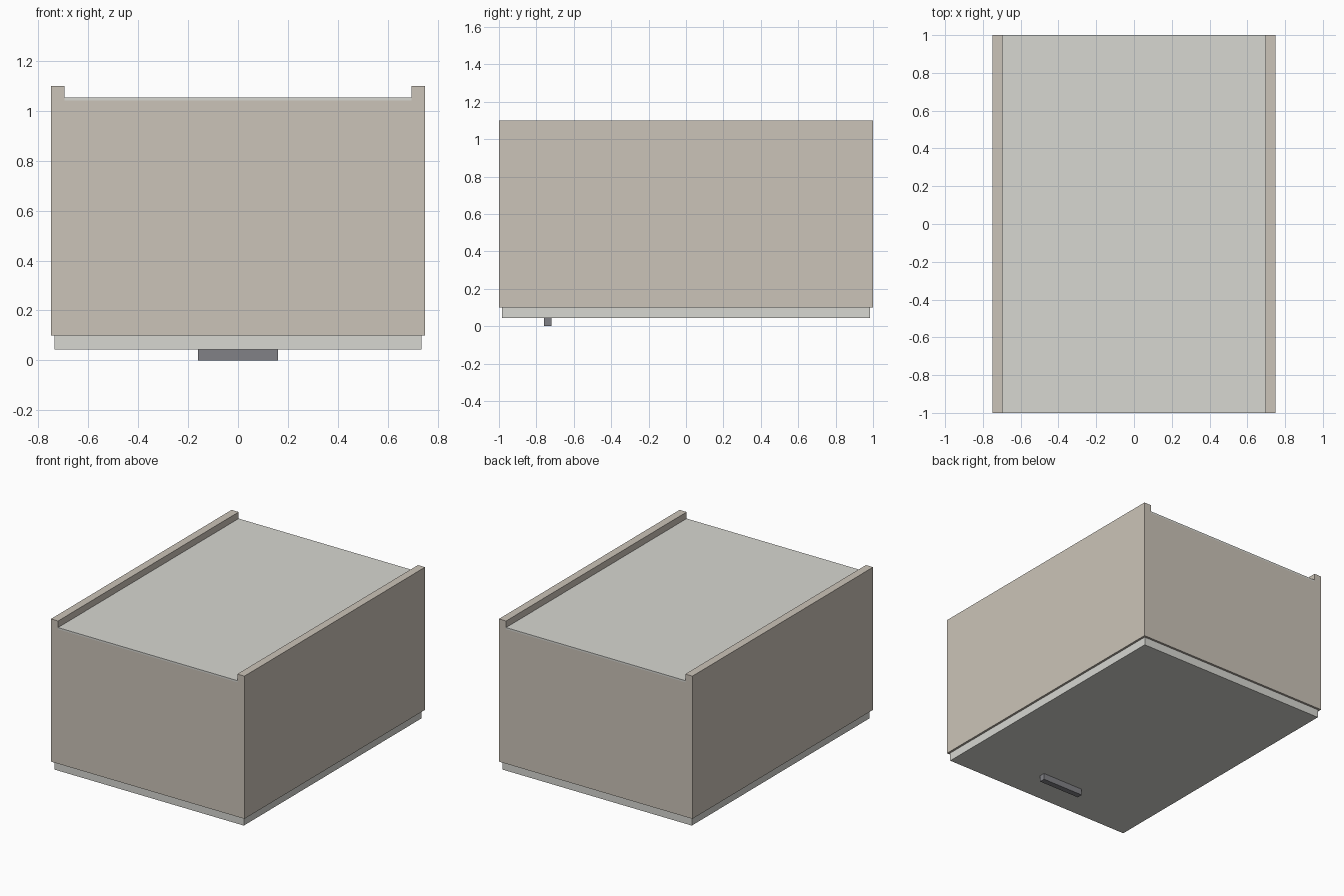
import bpy

if "Cube" in bpy.data.objects:
    bpy.data.objects.remove(bpy.data.objects["Cube"])

def material(name, rgb):
    m = bpy.data.materials.new(name)
    m.diffuse_color = (*rgb, 1)
    m.use_nodes = True
    m.node_tree.nodes["Principled BSDF"].inputs["Base Color"].default_value = m.diffuse_color
    return m

CARCASS = material("warm_beige", (0.60, 0.55, 0.48))
PANEL = material("pale_grey", (0.68, 0.68, 0.64))
METAL = material("dark_grey", (0.22, 0.22, 0.24))

def box(name, x, y, z, mat):
    """Box from (min, max) ranges on each axis."""
    bpy.ops.mesh.primitive_cube_add(size=1)
    o = bpy.context.object
    o.name = name
    for v in o.data.vertices:
        v.co = [r[0] if c < 0 else r[1] for c, r in zip(v.co, (x, y, z))]
    o.data.materials.append(mat)
    return o

W, L, T = 0.75, 1.0, 0.055   # half width, half length, board thickness
Z0, Z1 = 0.10, 1.10          # carcass bottom and top
BACK = 1.042                 # underside of the recessed back panel

# Side boards, standing proud of the back panel
for name, s in (("left_side", -1), ("right_side", 1)):
    box(name, sorted((s * W, s * (W - T))), (-L, L), (Z0, Z1), CARCASS)

# End boards between the sides
for name, s in (("front_end", -1), ("rear_end", 1)):
    box(name, (-W + T, W - T), sorted((s * L, s * (L - T))), (Z0, BACK), CARCASS)

# Inner shelf
box("shelf", (-W + T, W - T), (-T / 2, T / 2), (Z0 + 0.05, BACK), CARCASS)

# Recessed back panel
box("back_panel", (-W + T, W - T), (-L, L), (BACK, 1.054), PANEL)

# Door underneath, slightly inset from the carcass edge
box("door", (-0.735, 0.735), (-0.985, 0.985), (0.043, Z0), PANEL)

# Door handle
box("handle", (-0.16, 0.16), (-0.76, -0.72), (0.0, 0.043), METAL)
